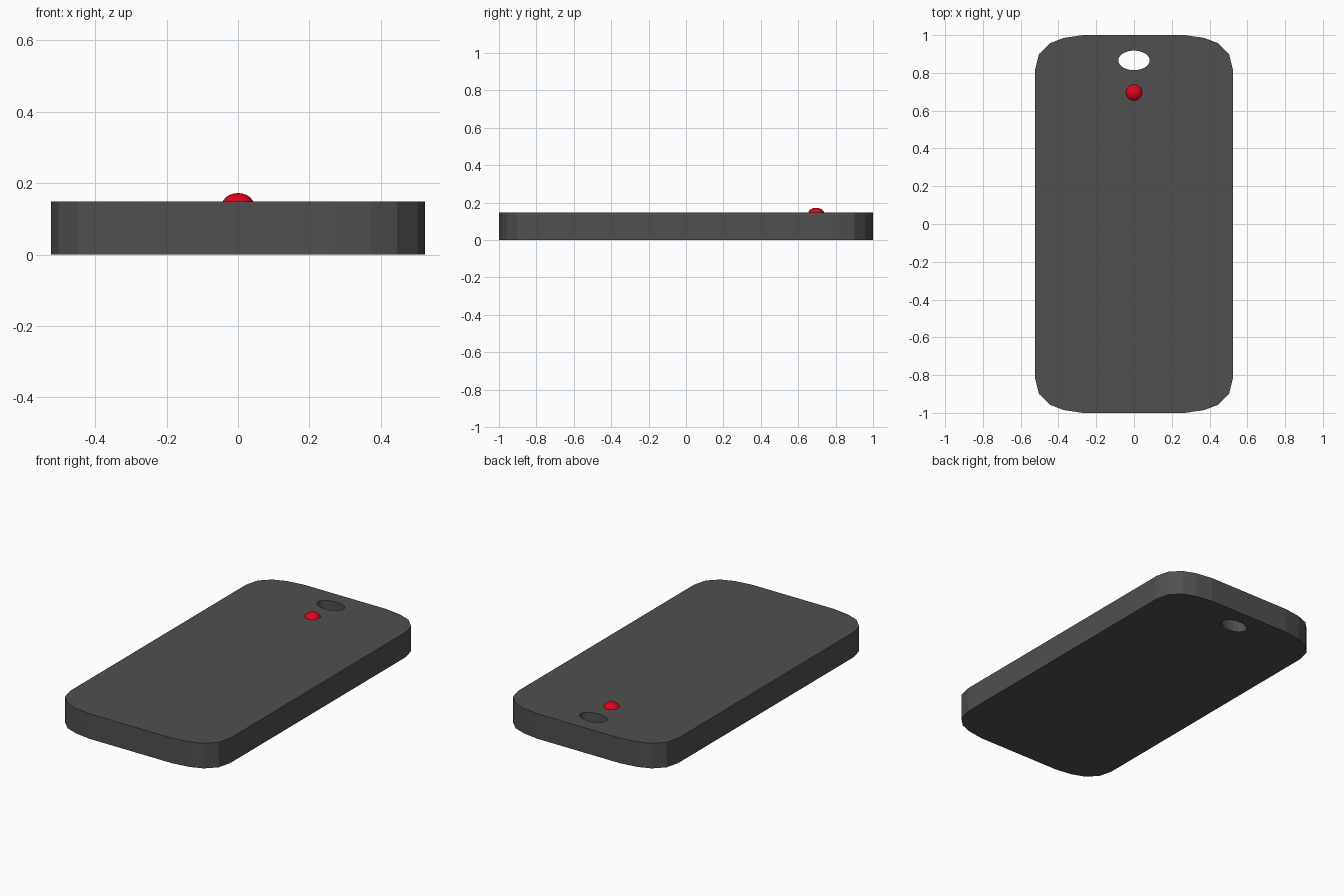
import bpy
from math import cos, sin, tau

if "Cube" in bpy.data.objects:
    bpy.data.objects.remove(bpy.data.objects["Cube"])

THICK = 0.148


def material(name, color):
    mat = bpy.data.materials.new(name)
    mat.diffuse_color = color
    mat.use_nodes = True
    mat.node_tree.nodes["Principled BSDF"].inputs["Base Color"].default_value = mat.diffuse_color
    return mat


def add_loop(curve, points, smooth):
    spline = curve.splines.new('POLY')
    spline.points.add(len(points) - 1)
    for p, (x, y) in zip(spline.points, points):
        p.co = (x, y, 0, 1)
    spline.use_cyclic_u = True
    spline.use_smooth = smooth


# Body outline: one faceted corner mirrored to all four
corner = [(0.523, 0.82), (0.503, 0.90), (0.445, 0.957), (0.372, 0.985), (0.27, 1.0)]
right = [(x, -y) for x, y in reversed(corner)] + corner
outline = right + [(-x, y) for x, y in reversed(right)]

# Oval key-ring hole
hole = [(0.083 * cos(tau * i / 32), 0.866 + 0.052 * sin(tau * i / 32)) for i in range(32)]

# Flat slab body with the hole through it
curve = bpy.data.curves.new("body", 'CURVE')
curve.dimensions = '2D'
curve.fill_mode = 'BOTH'
curve.extrude = THICK / 2
add_loop(curve, outline, False)
add_loop(curve, hole, True)
body = bpy.data.objects.new("body", curve)
body.location.z = THICK / 2
bpy.context.collection.objects.link(body)
bpy.context.view_layer.objects.active = body
body.select_set(True)
bpy.ops.object.convert(target='MESH')
body = bpy.context.object
body.name = "body"
body.data.materials.clear()
body.data.materials.append(material("dark_grey", (0.08, 0.08, 0.08, 1)))

# Red indicator light, sunk into the top face
bpy.ops.mesh.primitive_uv_sphere_add(segments=32, ring_count=16, radius=1,
                                     location=(0, 0.696, 0.138))
light = bpy.context.object
light.name = "indicator_light"
light.scale = (0.0445, 0.0445, 0.034)
bpy.ops.object.shade_smooth()
light.data.materials.append(material("red", (0.8, 0.0, 0.01, 1)))
